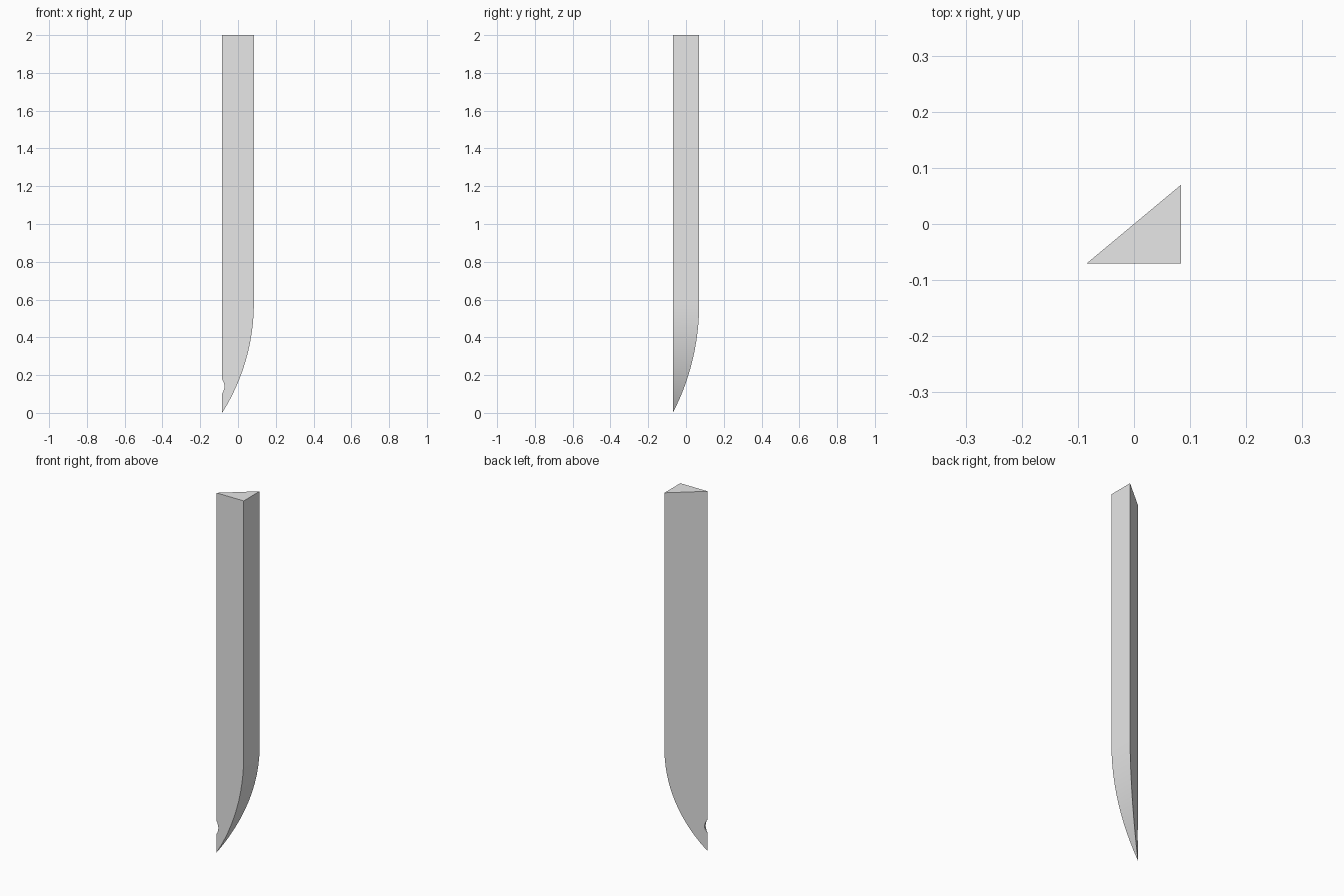
import bpy
import bmesh
import math

cube = bpy.data.objects.get("Cube")
if cube:
    bpy.data.objects.remove(cube, do_unlink=True)

HALF_X, HALF_Y, HEIGHT = 0.084, 0.07, 2.0
CURVE_TOP = 0.58      # where the curved tip begins
ARC_STEPS = 12

grey = bpy.data.materials.new("plain_grey")
grey.use_nodes = True
colour = (0.8, 0.8, 0.8, 1)
grey.diffuse_color = colour
grey.node_tree.nodes["Principled BSDF"].inputs["Base Color"].default_value = colour

# Side outline: curved tip, tangent to the upright spine
radius = ((2 * HALF_X) ** 2 + CURVE_TOP ** 2) / (4 * HALF_X)
sweep = math.asin(CURVE_TOP / radius)
outline = []
for i in range(ARC_STEPS + 1):
    a = sweep * (1 - i / ARC_STEPS)
    outline.append((HALF_X - radius * (1 - math.cos(a)),
                    CURVE_TOP - radius * math.sin(a)))
outline += [(HALF_X, HEIGHT), (-HALF_X, HEIGHT)]

# Small rounded notch in the thin edge
NOTCH_Z, NOTCH_HALF, NOTCH_DEPTH = 0.14, 0.038, 0.012
for i in range(9):
    t = 1 - i / 4
    outline.append((-HALF_X + NOTCH_DEPTH * (1 - t * t), NOTCH_Z + NOTCH_HALF * t))

# Wedge body: flat front, slanted back that meets the front at the thin edge
bm = bmesh.new()
front = [bm.verts.new((x, -HALF_Y, z)) for x, z in outline]
back = [bm.verts.new((x, x * HALF_Y / HALF_X, z)) for x, z in outline]
n = len(outline)
bm.faces.new(front)
bm.faces.new(back[::-1])
for i in range(n):
    j = (i + 1) % n
    bm.faces.new((front[j], front[i], back[i], back[j]))
bmesh.ops.remove_doubles(bm, verts=bm.verts, dist=0.0001)
bmesh.ops.dissolve_degenerate(bm, dist=0.0001, edges=bm.edges)
bmesh.ops.recalc_face_normals(bm, faces=bm.faces)

mesh = bpy.data.meshes.new("wedge_blade")
bm.to_mesh(mesh)
bm.free()
mesh.materials.append(grey)
blade = bpy.data.objects.new("wedge_blade", mesh)
bpy.context.collection.objects.link(blade)

# Smooth the curved tip, keep the long edges sharp
bpy.ops.object.select_all(action="DESELECT")
blade.select_set(True)
bpy.context.view_layer.objects.active = blade
bpy.ops.object.shade_smooth_by_angle(angle=math.radians(20))
